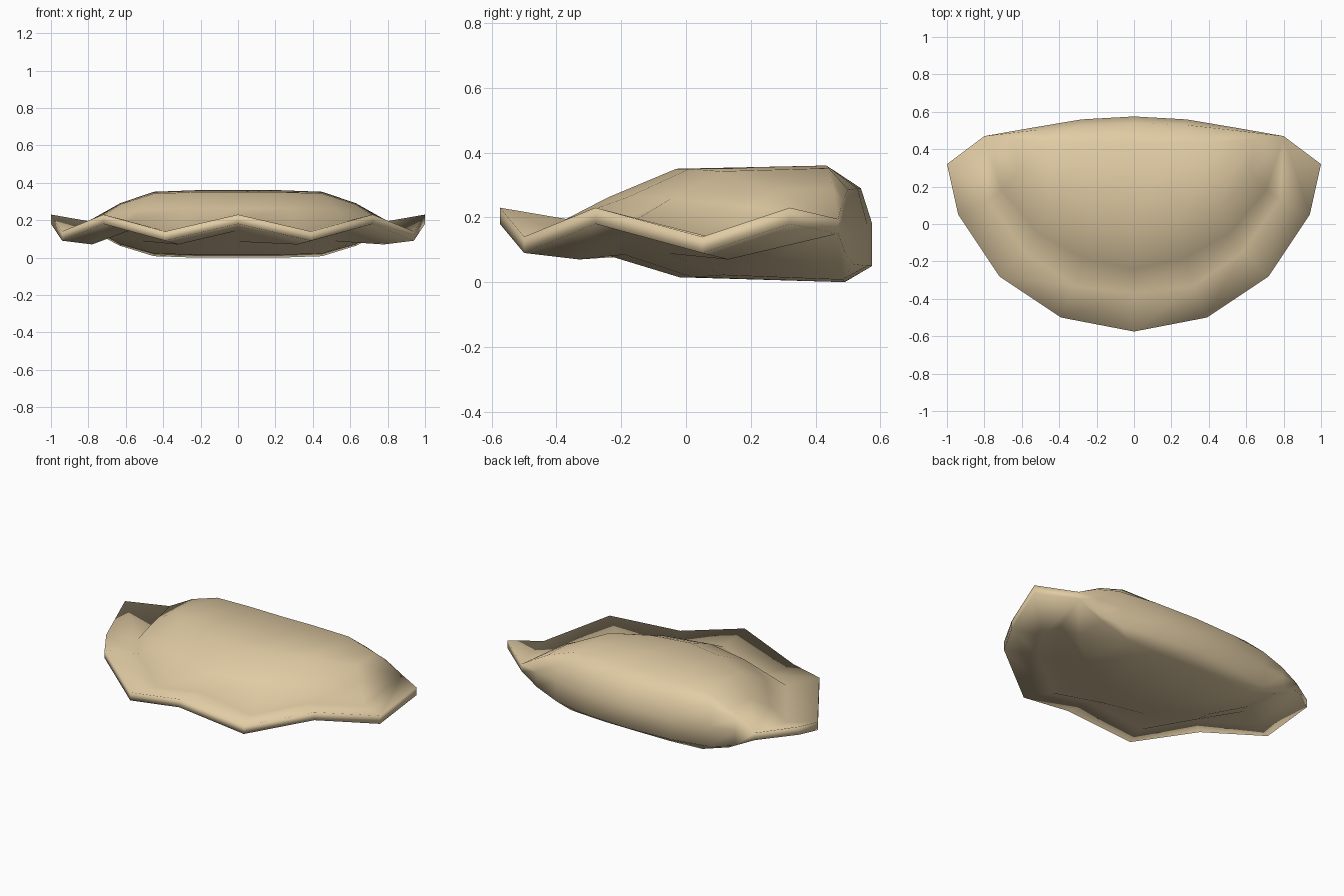
import bpy, bmesh

if "Cube" in bpy.data.objects:
    bpy.data.objects.remove(bpy.data.objects["Cube"])

# One colour for the whole dough shell
dough = bpy.data.materials.new("pale dough")
dough.diffuse_color = (0.75, 0.60, 0.37, 1)
dough.use_nodes = True
dough.node_tree.nodes["Principled BSDF"].inputs["Base Color"].default_value = dough.diffuse_color

END = (0.80, 0.47)            # tip where all the body arcs meet

# Half-column layouts, centre to tip
FRONT_X = (0, 0.32, 0.58, 0.78, 0.80)
TOP_X = (0, 0.23, 0.45, 0.63, 0.80)
BACK_X = (0, 0.28, 0.53, 0.68, 0.80)
FRONT_W = (1, 0.917, 0.726, 0.405, 0)
BACK_W = (1, 0.85, 0.45, 0.2, 0)
HEIGHT_W = (1, 1, 0.95, 0.58, 0)


def arc(y, z, end_z, xs, yw):
    """Half arc of the puffed body, from the centre line to the tip."""
    return [(x, END[1] + (y - END[1]) * w, end_z + (z - end_z) * h)
            for x, w, h in zip(xs, yw, HEIGHT_W)]


def crimp(xs, ys, high, low):
    """Half ring of the wavy rim, alternating high and low."""
    return [(x, y, low if i % 2 else high) for i, (x, y) in enumerate(zip(xs, ys))]


RIM_X = (0, 0.39, 0.72, 0.94, 1.0)
RIM_Y = (-0.575, -0.50, -0.28, 0.05, 0.32)
IN_Y = (-0.37, -0.33, -0.15, 0.13, 0.47)
MID_X = [(a + b) / 2 for a, b in zip(FRONT_X, TOP_X)]

T, B = 0.195, 0.150
rings = [
    crimp(RIM_X, RIM_Y, 0.23, 0.14),            # rim, upper edge
    crimp(FRONT_X, IN_Y, T, 0.125),             # inside of rim, top
    arc(-0.24, 0.262, T, MID_X, FRONT_W),       # body, top
    arc(-0.03, 0.350, T, TOP_X, FRONT_W),
    arc(0.43, 0.360, T, TOP_X, FRONT_W),
    arc(0.54, 0.290, T, BACK_X, BACK_W),        # back fold
    arc(0.575, 0.180, T, BACK_X, BACK_W),
    arc(0.575, 0.050, B, BACK_X, BACK_W),
    arc(0.49, 0.000, B, TOP_X, FRONT_W),        # body, underside
    arc(-0.02, 0.015, B, TOP_X, FRONT_W),
    arc(-0.25, 0.085, B, MID_X, FRONT_W),
    crimp(FRONT_X, IN_Y, 0.145, 0.07),          # inside of rim, underside
    crimp(RIM_X, RIM_Y, 0.18, 0.09),            # rim, lower edge
]
rings[11][4] = (END[0], END[1], B)

# Skin the rings, mirrored left to right, into a closed shell
bm = bmesh.new()
grid = []
for half in rings:
    full = [(-x, y, z) for x, y, z in half[:0:-1]] + half
    grid.append([bm.verts.new(p) for p in full])
n = len(grid)
for i in range(n):
    a, b = grid[i], grid[(i + 1) % n]
    for j in range(8):
        bm.faces.new((a[j], a[j + 1], b[j + 1], b[j]))
# End faces of the rim
for j in (0, 8):
    bm.faces.new((grid[0][j], grid[1][j], grid[11][j], grid[12][j]))
bmesh.ops.remove_doubles(bm, verts=bm.verts, dist=0.001)
bmesh.ops.recalc_face_normals(bm, faces=bm.faces)
for f in bm.faces:
    f.smooth = True

mesh = bpy.data.meshes.new("dumpling")
bm.to_mesh(mesh)
bm.free()
mesh.materials.append(dough)
bpy.context.collection.objects.link(bpy.data.objects.new("dumpling", mesh))
